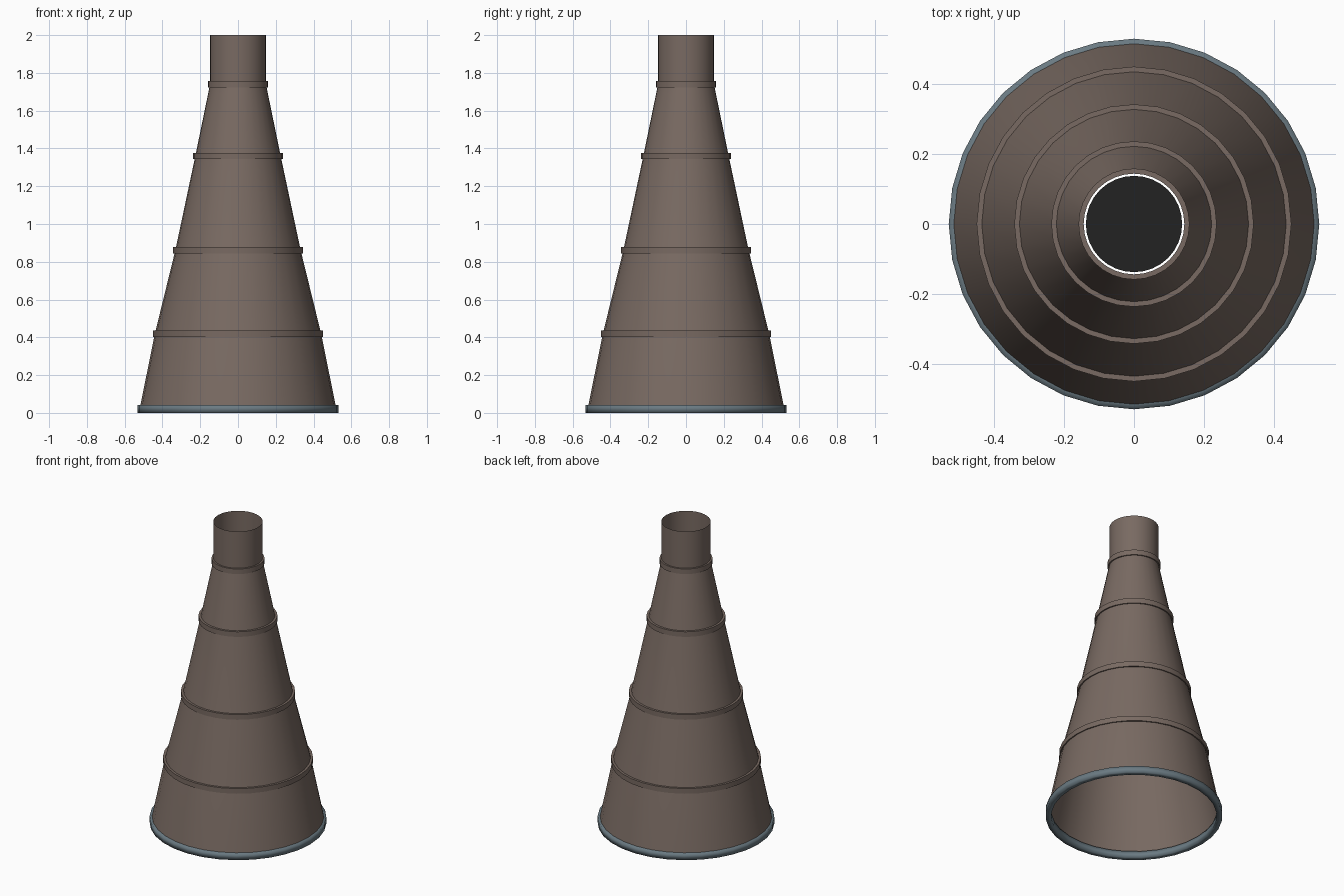
import bpy
import bmesh
import math

SEGMENTS = 32

cube = bpy.data.objects.get("Cube")
if cube:
    bpy.data.objects.remove(cube, do_unlink=True)


def make_material(name, rgb):
    mat = bpy.data.materials.new(name)
    mat.use_nodes = True
    color = (*rgb, 1.0)
    mat.diffuse_color = color
    bsdf = mat.node_tree.nodes["Principled BSDF"]
    bsdf.inputs["Base Color"].default_value = color
    bsdf.inputs["Roughness"].default_value = 0.7
    return mat


def lathe(name, profile, mat, closed=False, sharp_angle=None):
    """Revolve (radius, height) points around the z axis."""
    bm = bmesh.new()
    rings = []
    for radius, z in profile:
        angles = [math.tau * i / SEGMENTS for i in range(SEGMENTS)]
        rings.append([bm.verts.new((radius * math.cos(a), radius * math.sin(a), z))
                      for a in angles])
    pairs = list(zip(rings, rings[1:]))
    if closed:
        pairs.append((rings[-1], rings[0]))
    for low, high in pairs:
        for i in range(SEGMENTS):
            j = (i + 1) % SEGMENTS
            bm.faces.new((low[i], low[j], high[j], high[i]))
    if len(profile) == 1:
        bm.faces.new(rings[0])
    mesh = bpy.data.meshes.new(name)
    bm.to_mesh(mesh)
    bm.free()
    mesh.materials.append(mat)
    obj = bpy.data.objects.new(name, mesh)
    bpy.context.collection.objects.link(obj)
    bpy.ops.object.select_all(action="DESELECT")
    obj.select_set(True)
    bpy.context.view_layer.objects.active = obj
    if sharp_angle is None:
        bpy.ops.object.shade_smooth()
    else:
        bpy.ops.object.shade_smooth_by_angle(angle=math.radians(sharp_angle))
    return obj


brown = make_material("warm brown", (0.19, 0.144, 0.122))
slate = make_material("slate blue", (0.145, 0.195, 0.225))
black = make_material("soot black", (0.016, 0.016, 0.016))

# Tapered wall, one (radius, height) point per joint
joints = [(0.525, 0.0), (0.44, 0.42), (0.332, 0.86), (0.226, 1.36), (0.148, 1.74)]
lathe("tapered_wall", joints, brown, sharp_angle=30)

# Straight tube at the top, open at both ends
lathe("top_tube", [(0.148, 1.74), (0.148, 2.0)], brown, sharp_angle=30)

# Bands over the joints, with their inner edge following the wall
half = 0.017
slope = 0.22
for number, (radius, z) in enumerate(joints[1:], 1):
    outer = radius + 0.011
    lathe(f"band_{number}", [(radius + slope * half, z - half), (outer, z - half),
                             (outer, z + half), (radius - slope * half, z + half)],
          brown, sharp_angle=30)

# Base rim
lathe("base_rim", [(0.497, 0.0), (0.531, 0.0), (0.531, 0.042), (0.497, 0.042)],
      slate, closed=True)

# Dark disc set down inside the tube, with a narrow gap around it
lathe("inner_disc", [(0.138, 1.82)], black)
